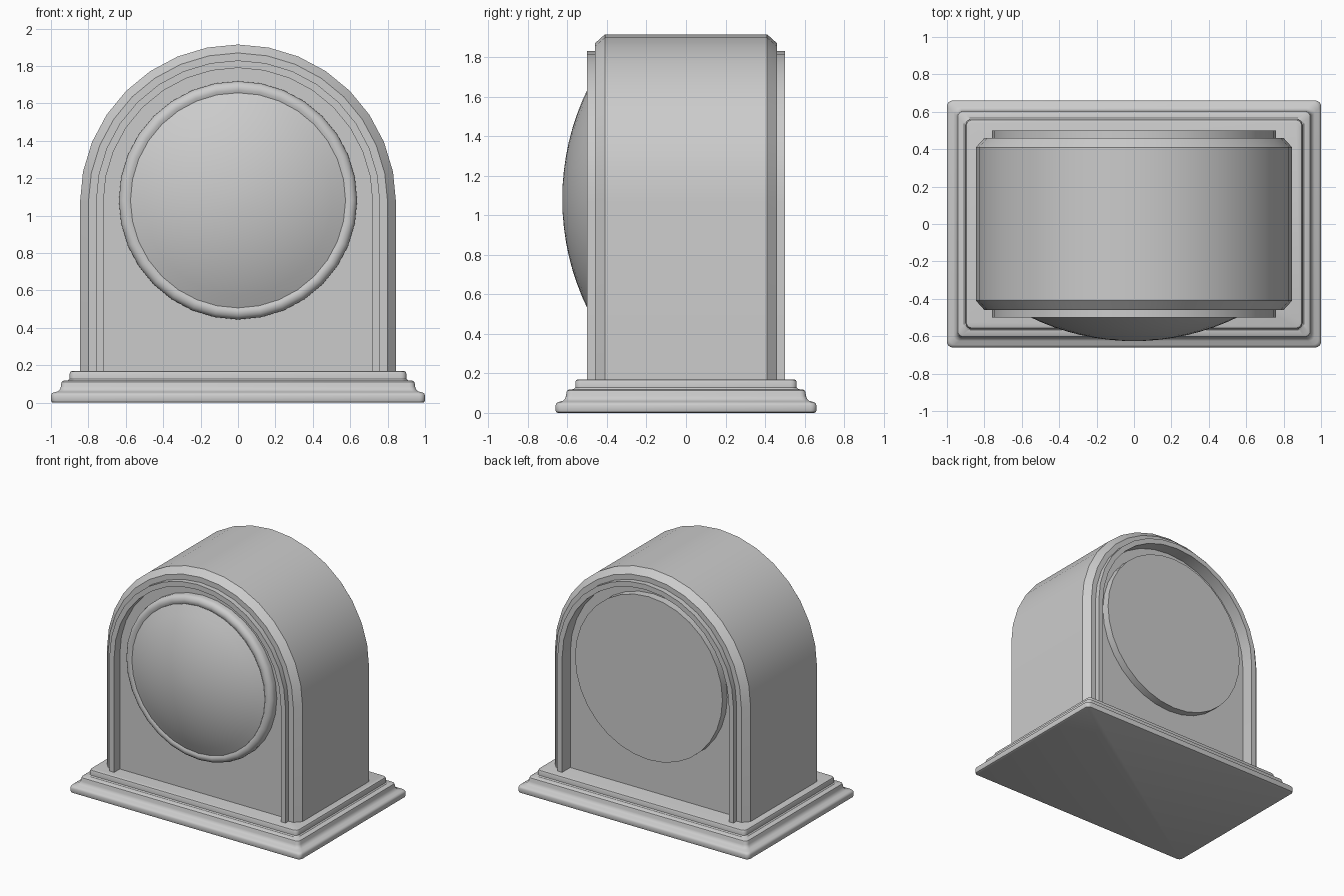
import bpy, bmesh
from math import sin, cos, pi, radians

if "Cube" in bpy.data.objects:
    bpy.data.objects.remove(bpy.data.objects["Cube"])


def loft(name, rings, closed=True, cap_start=True, cap_end=True):
    """Skin a list of equal-length point rings and cap the ends."""
    bm = bmesh.new()
    vr = [[bm.verts.new(p) for p in ring] for ring in rings]
    n = len(vr[0])
    for a, b in zip(vr, vr[1:]):
        for i in range(n if closed else n - 1):
            j = (i + 1) % n
            bm.faces.new((a[i], a[j], b[j], b[i]))
    if cap_start:
        bm.faces.new(vr[0][::-1])
    if cap_end:
        bm.faces.new(vr[-1])
    bmesh.ops.recalc_face_normals(bm, faces=bm.faces)
    me = bpy.data.meshes.new(name)
    bm.to_mesh(me)
    bm.free()
    me.shade_smooth()
    me.set_sharp_from_angle(angle=radians(35))
    ob = bpy.data.objects.new(name, me)
    bpy.context.collection.objects.link(ob)
    return ob


def rounded_rect(hx, hy, z, r=0.03, seg=4):
    pts = []
    for q, (sx, sy) in enumerate(((1, 1), (-1, 1), (-1, -1), (1, -1))):
        for k in range(seg + 1):
            a = (q + k / seg) * pi / 2
            pts.append((sx * (hx - r) + r * cos(a), sy * (hy - r) + r * sin(a), z))
    return pts


def arch(r, y, zc=1.07, z0=0.17, seg=16):
    curve = [(r * cos(pi * k / seg), y, zc + r * sin(pi * k / seg)) for k in range(seg + 1)]
    return [(r, y, z0)] + curve + [(-r, y, z0)]


def circle(r, y, zc=1.082, seg=32):
    return [(r * sin(2 * pi * k / seg), y, zc + r * cos(2 * pi * k / seg)) for k in range(seg)]


# Stepped, moulded plinth: (inset, height)
plinth = [(0.012, 0), (0.003, 0.004), (0, 0.012), (0, 0.038), (0.004, 0.048), (0.014, 0.055),
          (0.035, 0.06), (0.047, 0.07), (0.053, 0.085), (0.055, 0.102), (0.058, 0.112),
          (0.068, 0.118), (0.092, 0.12), (0.1, 0.128), (0.1, 0.155), (0.104, 0.166), (0.115, 0.17)]
loft("plinth", [rounded_rect(1 - i, 0.66 - i, z) for i, z in plinth])

# Arched case with chamfers, raised rims and recessed front and back panels: (radius, depth)
case = [(0.72, -0.43), (0.72, -0.50), (0.76, -0.50), (0.76, -0.46), (0.80, -0.46), (0.845, -0.41),
        (0.845, 0.41), (0.80, 0.46), (0.76, 0.46), (0.76, 0.50), (0.72, 0.50), (0.72, 0.40)]
loft("arched_case", [arch(r, y) for r, y in case], closed=False)

# Rounded bezel ring around the dial
bezel = [(0.637, -0.43), (0.637, -0.46), (0.632, -0.475), (0.62, -0.487), (0.605, -0.493),
         (0.59, -0.493), (0.575, -0.487)]
loft("dial_bezel", [circle(r, y) for r, y in bezel], cap_start=False, cap_end=False)

# Domed dial glass: shallow spherical cap
R, apex = 1.27, -0.626
radii = [0.575 * (1 - k / 8) for k in range(8)] + [0.02]
loft("dial_glass", [circle(r, apex + R - (R * R - r * r) ** 0.5) for r in radii], cap_start=False)

# Flat round cover on the back panel
loft("back_cover", [circle(0.637, 0.40), circle(0.637, 0.46)], cap_start=False)
